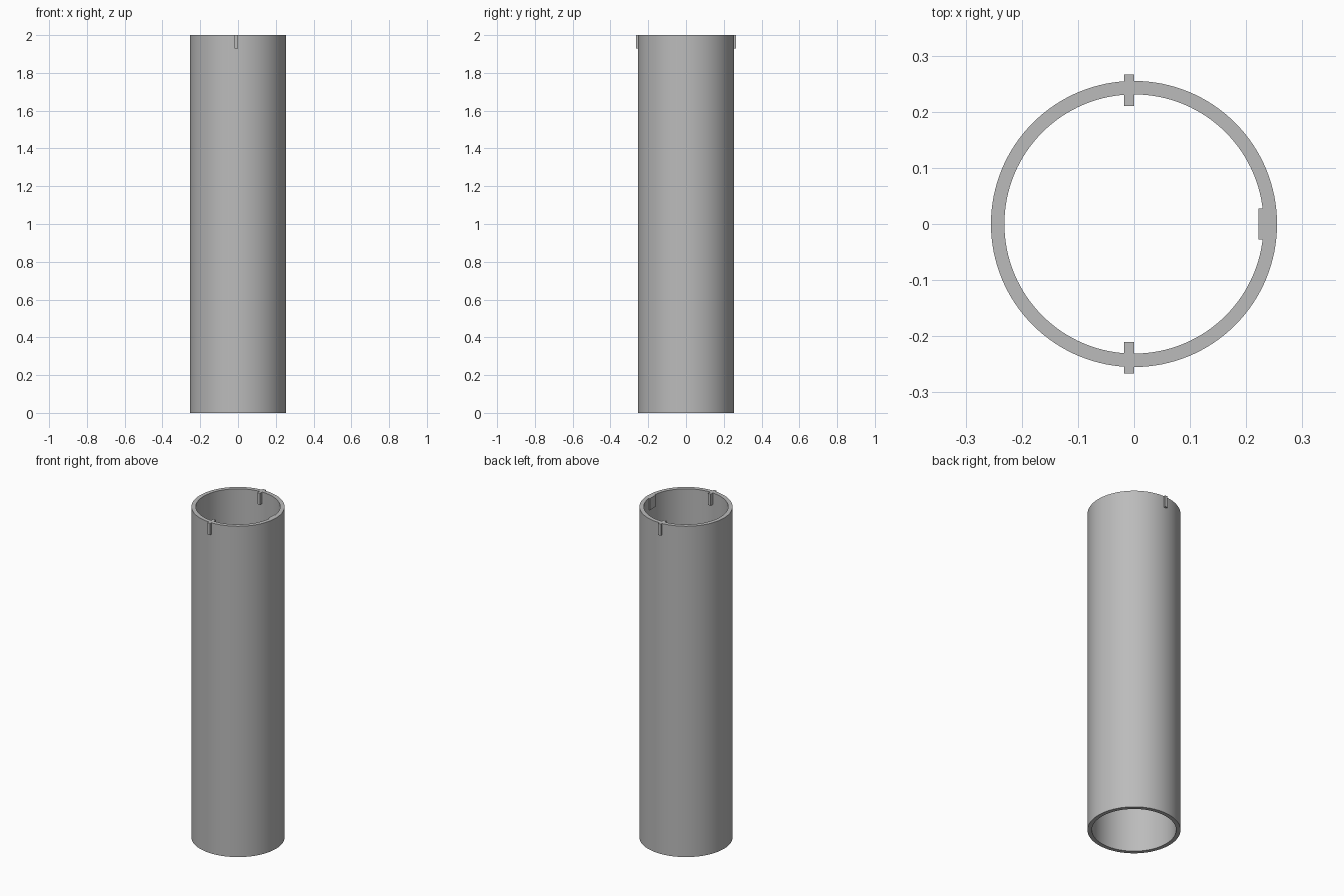
import bpy
import bmesh
import math
from mathutils import Matrix, Vector

cube = bpy.data.objects.get("Cube")
if cube:
    bpy.data.objects.remove(cube, do_unlink=True)

HEIGHT = 2.0
OUTER, INNER = 0.255, 0.231
TAB_DROP = 0.07

# Single plain grey
grey = bpy.data.materials.new("plain grey")
grey.use_nodes = True
colour = (0.5, 0.5, 0.5, 1)
grey.diffuse_color = colour
grey.node_tree.nodes["Principled BSDF"].inputs["Base Color"].default_value = colour


def add_object(name, bm):
    bmesh.ops.recalc_face_normals(bm, faces=bm.faces)
    mesh = bpy.data.meshes.new(name)
    bm.to_mesh(mesh)
    bm.free()
    mesh.materials.append(grey)
    obj = bpy.data.objects.new(name, mesh)
    bpy.context.collection.objects.link(obj)
    return obj


def add_box(name, low, high):
    low, high = Vector(low), Vector(high)
    bm = bmesh.new()
    place = Matrix.Translation((low + high) / 2) @ Matrix.Diagonal((*(high - low), 1))
    bmesh.ops.create_cube(bm, size=1, matrix=place)
    return add_object(name, bm)


# Open tube: a rectangular wall section spun about the vertical axis
bm = bmesh.new()
section = [(INNER, 0), (OUTER, 0), (OUTER, HEIGHT), (INNER, HEIGHT)]
verts = [bm.verts.new((r, 0, z)) for r, z in section]
edges = [bm.edges.new((verts[i], verts[i - 1])) for i in range(4)]
bmesh.ops.spin(bm, geom=verts + edges, cent=(0, 0, 0), axis=(0, 0, 1),
               angle=math.tau, steps=128, use_merge=True)
bmesh.ops.remove_doubles(bm, verts=bm.verts, dist=1e-5)
tube = add_object("tube", bm)
bpy.ops.object.select_all(action="DESELECT")
tube.select_set(True)
bpy.context.view_layer.objects.active = tube
bpy.ops.object.shade_smooth_by_angle(angle=math.radians(30))

# Narrow tabs passing through the wall at the front and back of the rim
for name, side in (("front_tab", -1), ("back_tab", 1)):
    near, far = sorted((side * 0.21, side * 0.266))
    add_box(name, (-0.018, near, HEIGHT - TAB_DROP), (0, far, HEIGHT))

# Wide key on the inside of the rim, bedded in the wall
add_box("inner_key", (0.222, -0.028, HEIGHT - TAB_DROP), (0.245, 0.028, HEIGHT))
